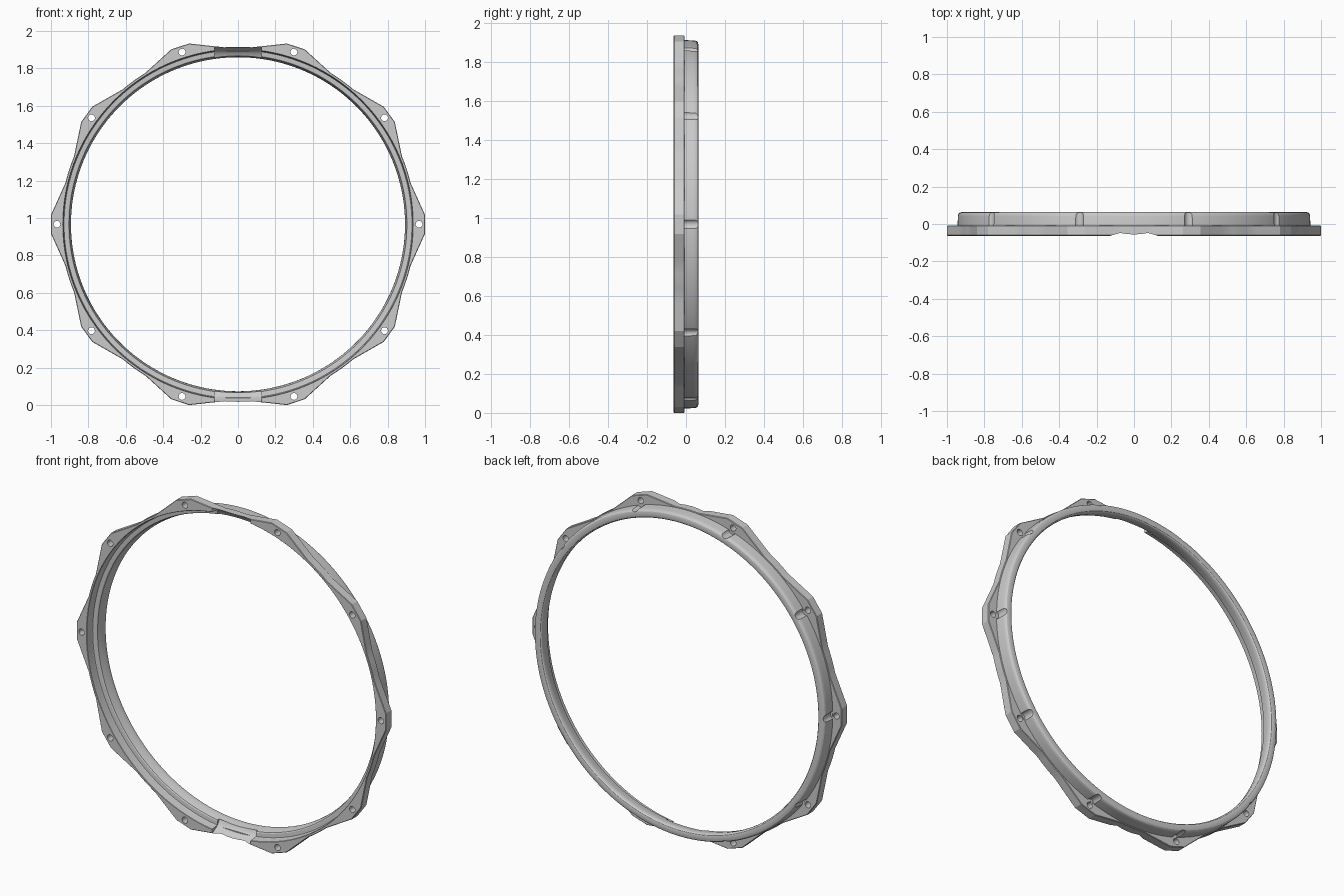
import bpy, bmesh
from math import sin, cos, tan, pi, radians, degrees, atan2, hypot
from mathutils import Matrix, Vector

if "Cube" in bpy.data.objects:
    bpy.data.objects.remove(bpy.data.objects["Cube"])

CZ = 0.9665          # height of the hoop axis
LUGS = 10
TIP = degrees(atan2(0.05, 1.0))


def make_object(name, bm):
    bmesh.ops.recalc_face_normals(bm, faces=bm.faces)
    me = bpy.data.meshes.new(name)
    bm.to_mesh(me)
    bm.free()
    ob = bpy.data.objects.new(name, me)
    bpy.context.collection.objects.link(ob)
    return ob


def flange_radius(off):
    """Outer flange radius at an angle (degrees) away from the nearest lug."""
    a = abs(off)
    if a <= TIP:
        return 1.0 / cos(radians(a))
    b = radians(13.5)
    p, q = Vector((1.0, 0.05)), Vector((0.949 * cos(b), 0.949 * sin(b)))
    if a >= 13.5:
        return 0.949
    d, u = q - p, Vector((cos(radians(a)), sin(radians(a))))
    return (p.x * d.y - p.y * d.x) / (u.x * d.y - u.y * d.x)


# Hoop: one closed profile swept round, its outer points following the lugs
half = [TIP, 5, 7, 9, 11, 13.5, 15.75]
offsets = [-18] + [-a for a in reversed(half)] + [0] + half
inner = [(0.935, -0.061), (0.932, -0.018), (0.930, -0.014), (0.908, -0.012),
         (0.903, -0.008), (0.899, 0.010), (0.894, 0.032), (0.893, 0.046),
         (0.895, 0.055), (0.900, 0.061), (0.907, 0.063)]
rim = [(0.924, 0.063), (0.932, 0.061), (0.938, 0.056), (0.941, 0.049),
       (0.942, 0.040), (0.944, -0.008)]
bm = bmesh.new()
rings = []
for k in range(LUGS):
    for off in offsets:
        t = radians(k * 360 / LUGS + off)
        R = flange_radius(off)
        edge = [(R - 0.003, -0.008), (R, -0.011), (R, -0.060), (R - 0.003, -0.063)]
        prof = inner + rim + edge + [(0.937, -0.063)]
        rings.append([bm.verts.new((r * cos(t), y, CZ + r * sin(t))) for r, y in prof])
for i, a in enumerate(rings):
    b = rings[(i + 1) % len(rings)]
    for j in range(len(a)):
        n = (j + 1) % len(a)
        bm.faces.new((a[j], a[n], b[n], b[j]))
hoop = make_object("hoop", bm)


def lug_cutter(name, radius, dist, y0, y1):
    bm = bmesh.new()
    for k in range(LUGS):
        t = 2 * pi * k / LUGS
        m = Matrix.Translation((dist * cos(t), (y0 + y1) / 2, CZ + dist * sin(t)))
        bmesh.ops.create_cone(bm, cap_ends=True, segments=24, radius1=radius,
                              radius2=radius, depth=y1 - y0,
                              matrix=m @ Matrix.Rotation(pi / 2, 4, 'X'))
    return make_object(name, bm)


# Bolt holes and key-clearance grooves beside each lug
holes = lug_cutter("bolt_holes_cutter", 0.018, 0.968, -0.1, 0.1)
grooves = lug_cutter("grooves_cutter", 0.026, 0.956, -0.007, 0.1)

# Sloping curved gates cut in the front at the top and bottom
gate = [(-0.1, 0.83), (-0.1, 0.960), (-0.064, 0.952), (-0.045, 0.945), (-0.027, 0.935),
        (-0.012, 0.924), (-0.002, 0.911), (0.004, 0.897), (0.004, 0.83)]
bm = bmesh.new()
for s in (1, -1):
    ends = [[bm.verts.new((x, y, CZ + s * r)) for y, r in gate] for x in (-0.125, 0.125)]
    bm.faces.new(ends[0])
    bm.faces.new(ends[1])
    for j in range(len(gate)):
        n = (j + 1) % len(gate)
        bm.faces.new((ends[0][j], ends[0][n], ends[1][n], ends[1][j]))
gates = make_object("gates_cutter", bm)

# Apply the cuts
bpy.context.view_layer.objects.active = hoop
hoop.select_set(True)
for cutter in (gates, grooves, holes):
    cutter.hide_render = True
    mod = hoop.modifiers.new(cutter.name, 'BOOLEAN')
    mod.operation = 'DIFFERENCE'
    mod.solver = 'EXACT'
    mod.object = cutter
    bpy.ops.object.modifier_apply(modifier=mod.name)
    bpy.data.objects.remove(cutter)

bpy.ops.object.shade_smooth_by_angle(angle=radians(22))
